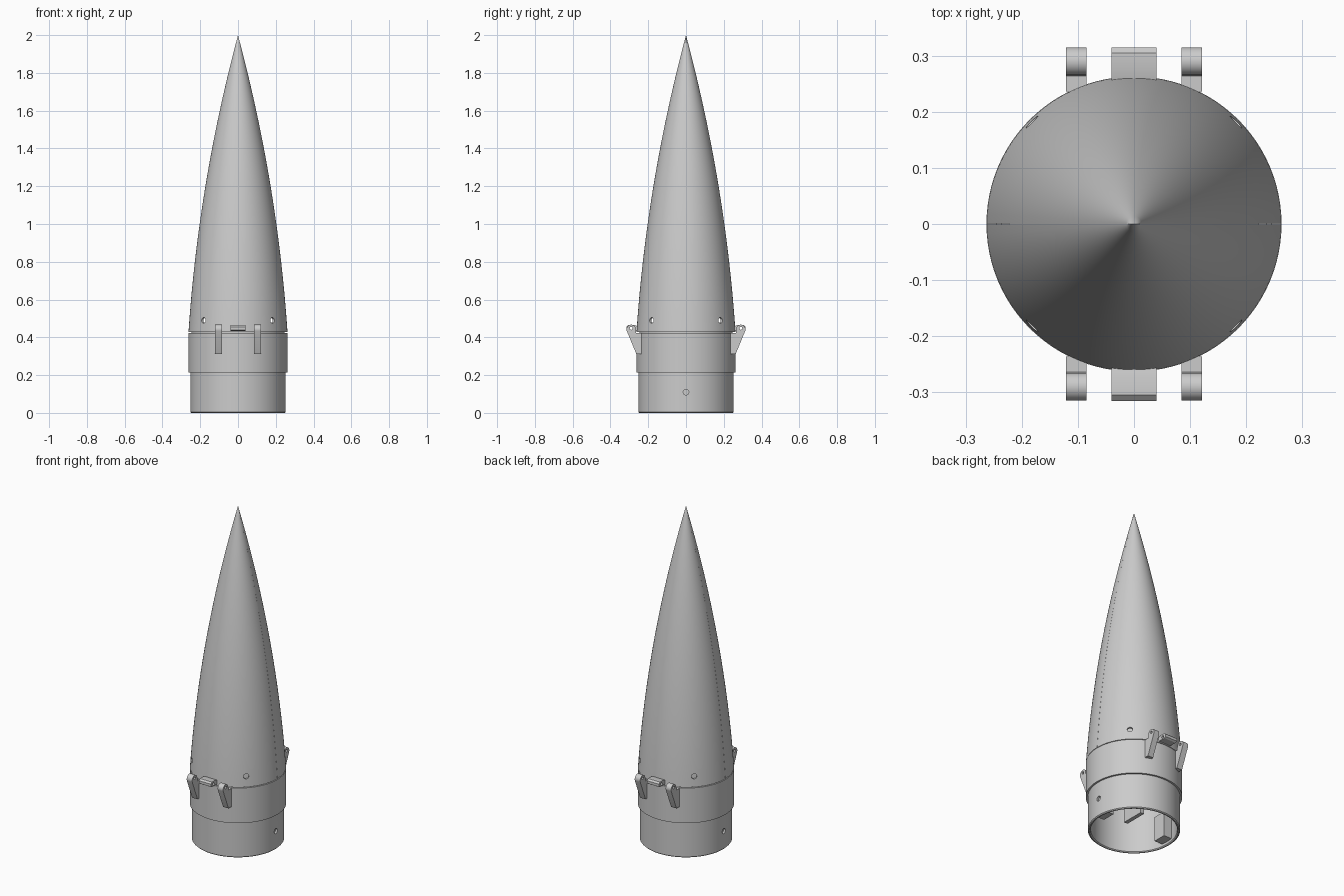
import bpy, bmesh
from math import sin, cos, pi, radians
from mathutils import Matrix

if "Cube" in bpy.data.objects:
    bpy.data.objects.remove(bpy.data.objects["Cube"])


def finish(name, bm):
    bmesh.ops.recalc_face_normals(bm, faces=bm.faces)
    me = bpy.data.meshes.new(name)
    bm.to_mesh(me)
    bm.free()
    ob = bpy.data.objects.new(name, me)
    bpy.context.collection.objects.link(ob)
    return ob


def smooth(ob):
    bpy.ops.object.select_all(action='DESELECT')
    ob.select_set(True)
    bpy.context.view_layer.objects.active = ob
    bpy.ops.object.shade_smooth_by_angle(angle=radians(30))


def lathe(name, prof, steps, a0=0.0, a1=2 * pi):
    """Sweep a closed (radius, z) outline about z; partial sweeps are capped."""
    bm = bmesh.new()
    full = abs(a1 - a0 - 2 * pi) < 1e-6
    axis = {i: bm.verts.new((0, 0, z)) for i, (r, z) in enumerate(prof) if r == 0}
    rings = []
    for k in range(steps if full else steps + 1):
        a = a0 + (a1 - a0) * k / steps
        rings.append([axis.get(i) or bm.verts.new((r * cos(a), r * sin(a), z))
                      for i, (r, z) in enumerate(prof)])
    n = len(prof)
    for k in range(steps):
        p, q = rings[k], rings[(k + 1) % len(rings)]
        for i in range(n):
            j = (i + 1) % n
            vs = list(dict.fromkeys((p[i], p[j], q[j], q[i])))
            if len(vs) > 2:
                bm.faces.new(vs)
    if not full:
        bm.faces.new(rings[0])
        bm.faces.new(rings[-1])
    return finish(name, bm)


def extrude_x(name, pts, x0, x1):
    """Plate with a (y, z) outline, extruded along x."""
    bm = bmesh.new()
    f = bm.faces.new([bm.verts.new((x0, y, z)) for y, z in pts])
    ext = bmesh.ops.extrude_face_region(bm, geom=[f])
    bmesh.ops.translate(bm, vec=(x1 - x0, 0, 0),
                        verts=[v for v in ext['geom'] if isinstance(v, bmesh.types.BMVert)])
    return finish(name, bm)


def box(name, x, y, z):
    return extrude_x(name, [(y[0], z[0]), (y[1], z[0]), (y[1], z[1]), (y[0], z[1])], *x)


def drill(ob, rods):
    """Cut round holes: each rod is (centre, radius, length, rotation)."""
    bm = bmesh.new()
    for c, r, length, rot in rods:
        bmesh.ops.create_cone(bm, cap_ends=True, segments=24, radius1=r, radius2=r,
                              depth=length, matrix=Matrix.Translation(c) @ rot)
    cutter = finish("hole_cutter", bm)
    cutter.hide_render = True
    mod = ob.modifiers.new("holes", 'BOOLEAN')
    mod.operation, mod.solver, mod.object = 'DIFFERENCE', 'EXACT', cutter
    bpy.ops.object.select_all(action='DESELECT')
    ob.select_set(True)
    bpy.context.view_layer.objects.active = ob
    bpy.ops.object.modifier_apply(modifier=mod.name)
    bpy.data.objects.remove(cutter)


ALONG_X = Matrix.Rotation(pi / 2, 4, 'Y')

# Base tube with the wider collar above it and a short lip inside the nose
base = lathe("base_tube", [(0.247, 0), (0.252, 0.005), (0.252, 0.213), (0.263, 0.213),
                           (0.263, 0.424), (0.246, 0.424), (0.246, 0.434), (0.236, 0.434),
                           (0.236, 0.005), (0.241, 0)], 96)
drill(base, [((s * 0.25, 0, 0.11), 0.015, 0.1, ALONG_X) for s in (-1, 1)])
smooth(base)

# Slim pointed nose shells, split front and back
R, BASE_Z, TOP_Z, N, K = 0.262, 0.428, 2.0, 30, 0.75


def curve(r, length):
    pts = []
    for i in range(N):
        s = 1 - i / N
        pts.append((r * (2 * s - K * s * s) / (2 - K), BASE_Z + length * i / N))
    return pts + [(0.0, BASE_Z + length)]


shell = curve(R, TOP_Z - BASE_Z) + curve(R - 0.014, TOP_Z - BASE_Z - 0.06)[::-1]
GAP = 0.002
for name, s, start in (("back_nose_shell", 1, 0), ("front_nose_shell", -1, pi)):
    half = lathe(name, shell, 48, start + GAP, start + pi - GAP)
    drill(half, [((0.183 * sx, 0.183 * s, 0.49), 0.015, 0.1,
                  Matrix.Rotation(pi / 4 * s * sx, 4, 'Z') @ ALONG_X) for sx in (-1, 1)])
    smooth(half)

# Hinge brackets on the collar and hinge knuckles on the nose
PY, PZ, PR = 0.29, 0.442, 0.025
arc = [(PY + PR * cos(radians(a)), PZ + PR * sin(radians(a))) for a in range(-20, 166, 15)]
bracket = [(0.236, 0.312), (0.263, 0.312)] + arc + [(0.264, 0.422), (0.236, 0.422)]
knuckle = [(0.25, 0.434), (0.305, 0.434), (0.315, 0.44), (0.315, 0.456),
           (0.305, 0.465), (0.275, 0.465), (0.25, 0.458)]
for side, s in (("back", 1), ("front", -1)):
    parts = [(f"{side}_bracket_{lab}", bracket, cx - 0.018, cx + 0.018)
             for lab, cx in (("left", -0.103), ("right", 0.103))]
    parts.append((f"{side}_knuckle", knuckle, -0.04, 0.04))
    for name, outline, x0, x1 in parts:
        ob = extrude_x(name, [(s * y, z) for y, z in outline], x0, x1)
        drill(ob, [(((x0 + x1) / 2, s * PY, 0.448), 0.008, 0.2, ALONG_X)])
        smooth(ob)

# Mounting blocks behind the base holes and a thin central rib inside the tube
for side, s in (("right", 1), ("left", -1)):
    box(f"{side}_mounting_block", sorted((s * 0.18, s * 0.24)), (-0.04, 0.04), (0.02, 0.17))
box("central_rib", (-0.012, 0.012), (-0.07, 0.07), (0.08, 0.2))
